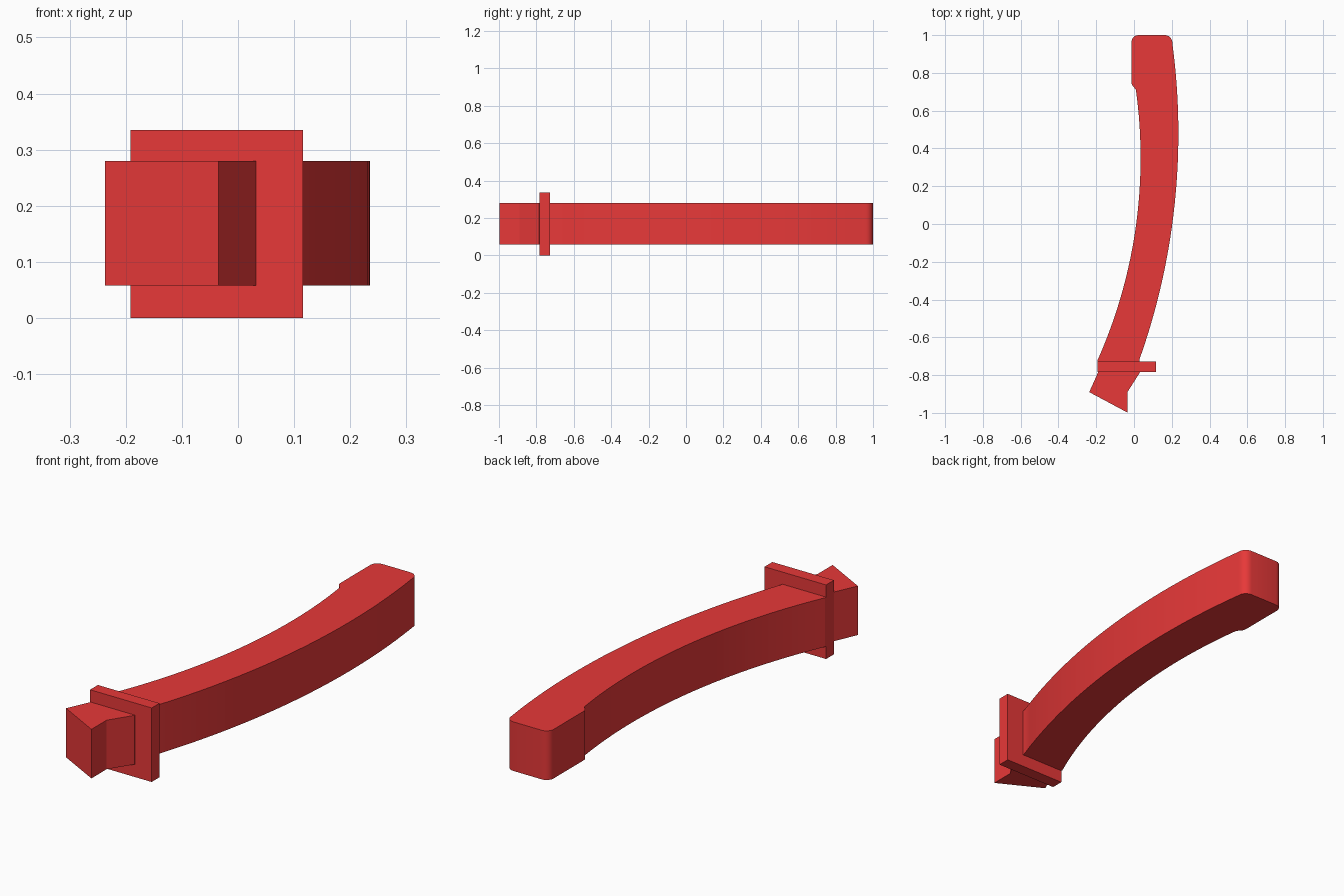
import bpy, bmesh, math

if "Cube" in bpy.data.objects:
    bpy.data.objects.remove(bpy.data.objects["Cube"])

red = bpy.data.materials.new("red")
red.diffuse_color = (0.8, 0.04, 0.04, 1)
red.use_nodes = True
red.node_tree.nodes["Principled BSDF"].inputs["Base Color"].default_value = red.diffuse_color


def extrude_outline(name, pts, z0, z1):
    """Solid prism from a counter-clockwise plan outline."""
    bm = bmesh.new()
    face = bm.faces.new([bm.verts.new((x, y, z0)) for x, y in pts])
    top = bmesh.ops.extrude_face_region(bm, geom=[face])["geom"]
    verts = [g for g in top if isinstance(g, bmesh.types.BMVert)]
    bmesh.ops.translate(bm, verts=verts, vec=(0, 0, z1 - z0))
    bmesh.ops.recalc_face_normals(bm, faces=bm.faces)
    me = bpy.data.meshes.new(name)
    bm.to_mesh(me)
    bm.free()
    me.materials.append(red)
    ob = bpy.data.objects.new(name, me)
    bpy.context.collection.objects.link(ob)
    return ob


def bow(apex_x, apex_y, radius, y0, y1, n=24):
    """Points on a shallow arc bulging to +x."""
    ys = [y0 + (y1 - y0) * i / n for i in range(n + 1)]
    return [(apex_x - radius + math.sqrt(radius**2 - (y - apex_y)**2), y) for y in ys]


def corner(cx, cy, r, a0, a1, n=5):
    angles = [math.radians(a0 + (a1 - a0) * i / n) for i in range(n + 1)]
    return [(cx + r * math.cos(a), cy + r * math.sin(a)) for a in angles]


# curved grip with rounded pommel, passing through the guard to a slanted stub
outline = [(-0.237, -0.89), (-0.035, -0.998), (-0.035, -0.89), (0.032, -0.785)]
outline += bow(0.235, 0.48, 3.58, -0.72, 0.955)
outline += corner(0.163, 0.96, 0.04, 10, 90)
outline += corner(0.022, 0.965, 0.035, 90, 180)
outline += corner(0.022, 0.75, 0.035, 180, 235)
outline += bow(0.035, 0.35, 2.63, 0.71, -0.72)
outline += [(-0.19, -0.785)]
grip = extrude_outline("grip", outline, 0.058, 0.28)

# rectangular guard plate
guard = extrude_outline(
    "guard", [(-0.192, -0.783), (0.116, -0.783), (0.116, -0.727), (-0.192, -0.727)], 0, 0.335)

bpy.ops.object.select_all(action="DESELECT")
grip.select_set(True)
bpy.context.view_layer.objects.active = grip
bpy.ops.object.shade_smooth_by_angle(angle=math.radians(25))
